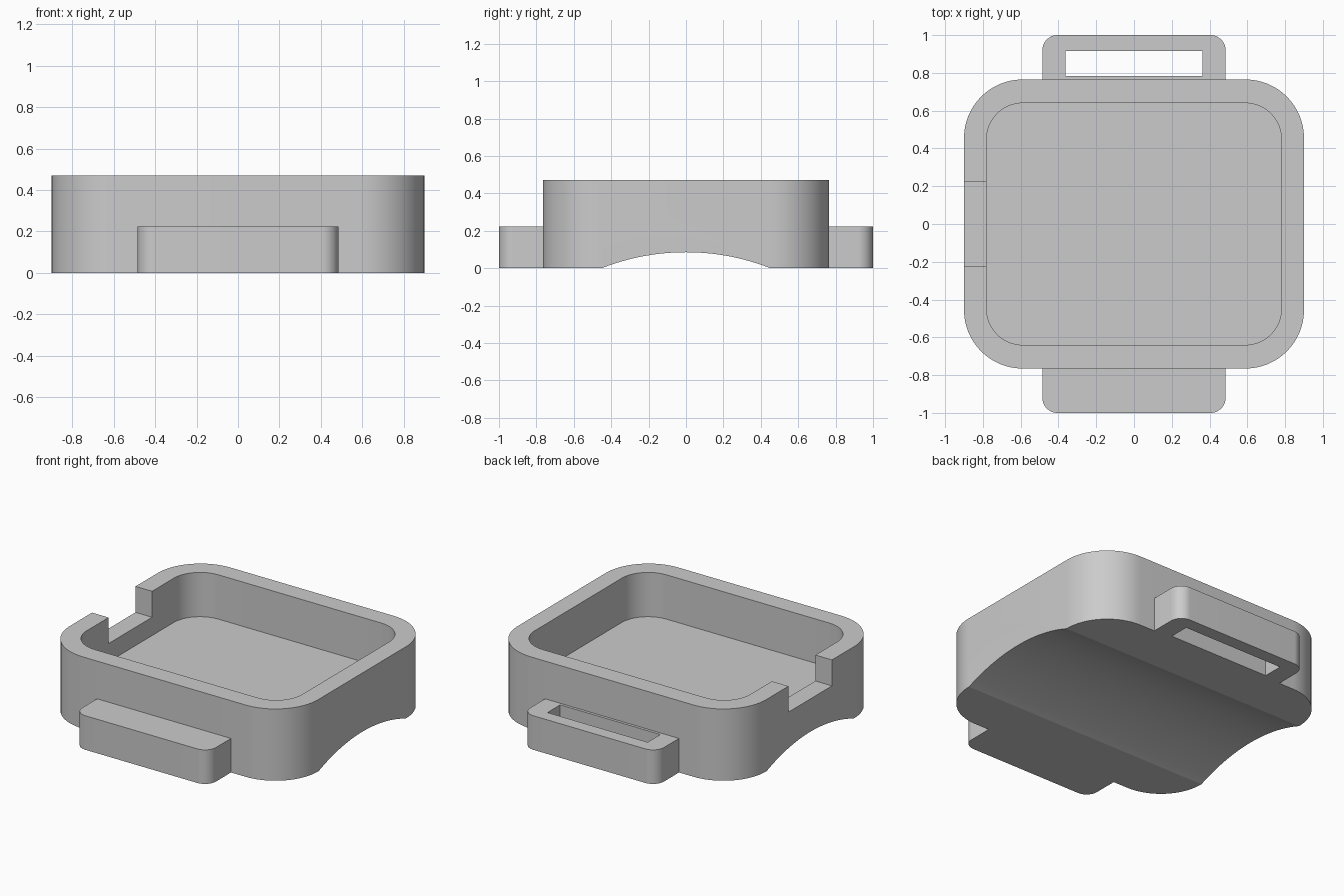
import bpy
import bmesh
from math import sin, cos, pi, sqrt
from mathutils import Matrix

cube = bpy.data.objects.get("Cube")
if cube:
    bpy.data.objects.remove(cube, do_unlink=True)

grey = bpy.data.materials.new("plain grey")
grey.use_nodes = True
colour = (0.6, 0.6, 0.6, 1)
grey.diffuse_color = colour
grey.node_tree.nodes["Principled BSDF"].inputs["Base Color"].default_value = colour


def rounded_rect(x0, x1, y0, y1, r_front, r_back, steps=16):
    """Counter-clockwise outline with separate front and back corner radii."""
    corners = [(x1, y0, -1, 1, r_front, -pi / 2), (x1, y1, -1, -1, r_back, 0),
               (x0, y1, 1, -1, r_back, pi / 2), (x0, y0, 1, 1, r_front, pi)]
    points = []
    for x, y, sx, sy, r, start in corners:
        if r == 0:
            points.append((x, y))
            continue
        for i in range(steps + 1):
            a = start + i / steps * pi / 2
            points.append((x + sx * r + r * cos(a), y + sy * r + r * sin(a)))
    return points


def prism(name, outline, low, high, matrix=Matrix()):
    """Extrude a flat outline from low to high, then place it."""
    bm = bmesh.new()
    base = bm.faces.new([bm.verts.new((x, y, low)) for x, y in outline])
    top = bmesh.ops.extrude_face_region(bm, geom=[base])["geom"]
    verts = [v for v in top if isinstance(v, bmesh.types.BMVert)]
    bmesh.ops.translate(bm, verts=verts, vec=(0, 0, high - low))
    bm.transform(matrix)
    bmesh.ops.recalc_face_normals(bm, faces=bm.faces)
    mesh = bpy.data.meshes.new(name)
    bm.to_mesh(mesh)
    bm.free()
    mesh.materials.append(grey)
    obj = bpy.data.objects.new(name, mesh)
    bpy.context.collection.objects.link(obj)
    return obj


def activate(obj):
    bpy.ops.object.select_all(action='DESELECT')
    obj.select_set(True)
    bpy.context.view_layer.objects.active = obj


def cut(obj, cutter):
    cutter.hide_render = True
    mod = obj.modifiers.new("cut", 'BOOLEAN')
    mod.operation = 'DIFFERENCE'
    mod.solver = 'EXACT'
    mod.object = cutter
    activate(obj)
    bpy.ops.object.modifier_apply(modifier=mod.name)
    bpy.data.objects.remove(cutter, do_unlink=True)


def smooth(obj):
    activate(obj)
    bpy.ops.object.shade_smooth_by_angle(angle=pi / 12)


# Open tray with rounded corners
case = prism("case", rounded_rect(-0.9, 0.9, -0.765, 0.765, 0.31, 0.31), 0, 0.47)
cut(case, prism("cavity", rounded_rect(-0.78, 0.78, -0.64, 0.64, 0.19, 0.19), 0.18, 0.6))

# Notch in the rim of one side wall
cut(case, prism("notch", rounded_rect(-1, -0.7, -0.225, 0.225, 0, 0), 0.3, 0.6))

# Shallow arch along the underside
half, rise, steps = 0.45, 0.085, 40
radius = (half ** 2 + rise ** 2) / (2 * rise)
arch = [(-half, -0.2), (half, -0.2)]
for i in range(steps + 1):
    y = half - 2 * half * i / steps
    arch.append((y, rise - radius + sqrt(radius ** 2 - y ** 2)))
along_x = Matrix(((0, 0, 1, 0), (1, 0, 0, 0), (0, 1, 0, 0), (0, 0, 0, 1)))
cut(case, prism("arch", arch, -1.2, 1.2, along_x))
smooth(case)

# Slotted strap loops at front and back
for name, turn in (("back_strap_loop", 0), ("front_strap_loop", pi)):
    spin = Matrix.Rotation(turn, 4, 'Z')
    loop = prism(name, rounded_rect(-0.485, 0.485, 0.76, 1, 0, 0.08), 0, 0.223, spin)
    cut(loop, prism("slot", rounded_rect(-0.363, 0.363, 0.783, 0.915, 0, 0), -0.1, 0.4, spin))
    smooth(loop)
